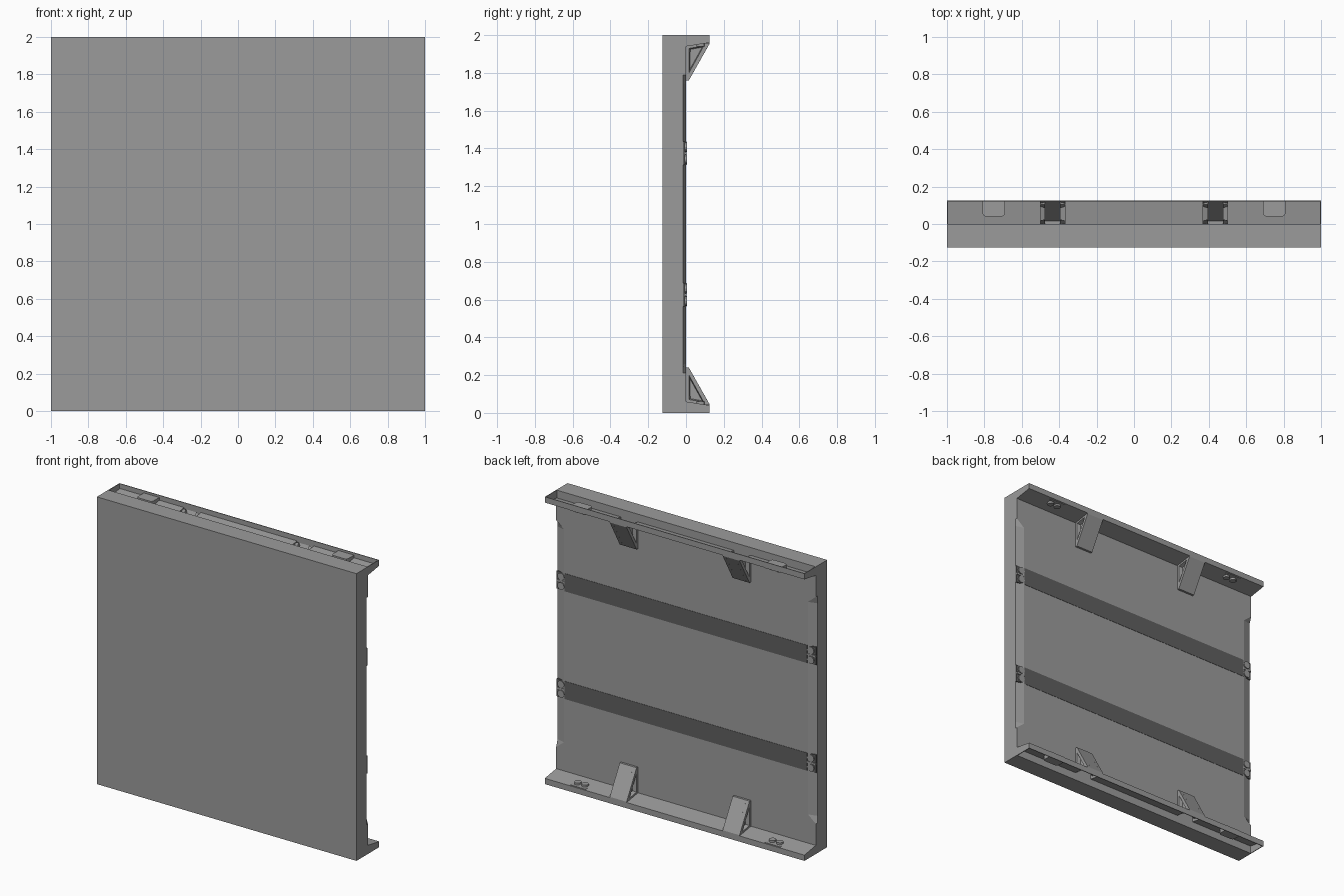
import bpy
import bmesh
from mathutils import Matrix

cube = bpy.data.objects.get("Cube")
if cube:
    bpy.data.objects.remove(cube, do_unlink=True)


def make_material(name, value):
    mat = bpy.data.materials.new(name)
    mat.use_nodes = True
    colour = (value, value, value, 1)
    mat.diffuse_color = colour
    mat.node_tree.nodes["Principled BSDF"].inputs["Base Color"].default_value = colour
    return mat


GREY = make_material("mid grey", 0.33)
DARK = make_material("dark grey", 0.115)


def finish(name, bm, mat=GREY, mirror=True):
    """Meshes are built around the panel centre, then mirrored left-right and up-down."""
    bmesh.ops.recalc_face_normals(bm, faces=bm.faces)
    mesh = bpy.data.meshes.new(name)
    bm.to_mesh(mesh)
    bm.free()
    mesh.materials.append(mat)
    obj = bpy.data.objects.new(name, mesh)
    obj.location.z = 1
    bpy.context.collection.objects.link(obj)
    if mirror:
        mod = obj.modifiers.new("mirror", "MIRROR")
        mod.use_axis = (True, False, True)
        mod.use_mirror_merge = False
    return obj


def loft(bm, rings, caps=True):
    rows = [[bm.verts.new(p) for p in ring] for ring in rings]
    for a, b in zip(rows, rows[1:]):
        for i in range(len(a)):
            j = (i + 1) % len(a)
            bm.faces.new((a[i], a[j], b[j], b[i]))
    if caps:
        bm.faces.new(rows[0])
        bm.faces.new(rows[-1])


def prism(bm, profile, x0, x1):
    loft(bm, [[(x, y, z) for y, z in profile] for x in (x0, x1)])


def box(bm, x0, x1, y0, y1, z0, z1):
    prism(bm, [(y0, z0), (y1, z0), (y1, z1), (y0, z1)], x0, x1)


def peg(bm, centre, radius, depth, axis):
    turn = Matrix.Rotation(1.5708, 4, "X") if axis == "Y" else Matrix()
    bmesh.ops.create_cone(bm, cap_ends=True, segments=12, radius1=radius, radius2=radius * 0.7 if axis == "Y" else radius,
                          depth=depth, matrix=Matrix.Translation(centre) @ turn)


# Main panel with shallow chamfers along the middle of its back side edges
def outline(y, inset):
    right = [(1, 1), (1, 0.79), (1 - inset, 0.74)]
    right += [(x, -z) for x, z in reversed(right)]
    left = [(-x, z) for x, z in reversed(right)]
    return [(x, y, z) for x, z in right + left]


bm = bmesh.new()
loft(bm, [outline(-0.125, 0), outline(-0.016, 0), outline(0, 0.06)])
finish("panel", bm, mirror=False)

# Hollow flanges: sloped floor, back lip and end walls, open above the brackets
BX0, BX1 = 0.37, 0.5
floor = [(0, 0.94), (0.125, 0.96), (0.125, 1), (0.12, 1), (0.12, 0.966), (0, 0.946)]
lip = [(0.12, 0.96), (0.125, 0.96), (0.125, 1), (0.12, 1)]
bm = bmesh.new()
prism(bm, floor, 0, BX0)
prism(bm, lip, BX0, BX1)
prism(bm, floor, BX1, 0.995)
prism(bm, [(0, 0.94), (0.125, 0.96), (0.125, 1), (0, 1)], 0.995, 1)
finish("flange", bm)

# Hollow wedge brackets with recessed sides
bm = bmesh.new()
wedge = [(0, 0.76), (0.015, 0.76), (0.125, 0.955), (0.125, 0.962), (0, 0.944)]
prism(bm, wedge, BX0, BX1)
bm.normal_update()
bmesh.ops.recalc_face_normals(bm, faces=bm.faces)
bmesh.ops.delete(bm, geom=[f for f in bm.faces if f.normal.z > 0.7], context="FACES")
sides = [f for f in bm.faces if abs(f.normal.x) > 0.9]
bmesh.ops.inset_individual(bm, faces=sides, thickness=0.022, depth=0)
bmesh.ops.inset_individual(bm, faces=sides, thickness=0.008, depth=-0.025)
finish("bracket", bm)

# Rounded socket housings inside the flange troughs
bm = bmesh.new()
x0, x1, y0, y1, c = 0.69, 0.81, 0.04, 0.121, 0.015
shape = [(x0, y1), (x0, y0 + c), (x0 + c / 3, y0 + c / 3), (x0 + c, y0),
         (x1 - c, y0), (x1 - c / 3, y0 + c / 3), (x1, y0 + c), (x1, y1)]
loft(bm, [[(x, y, z) for x, y in shape] for z in (0.955, 0.985)])
finish("socket_housing", bm)

# Paired pegs on the inner faces of the flanges
bm = bmesh.new()
for dx in (-0.028, 0.028):
    peg(bm, (0.75 + dx, 0.078, 0.95), 0.023, 0.018, "Z")
finish("flange_peg", bm)

# Dark bands across the back
bm = bmesh.new()
box(bm, -0.935, 0.935, -0.001, 0.002, 0.313, 0.437)
band = finish("back_band", bm, DARK)
band.modifiers["mirror"].use_axis = (False, False, True)

# Edge clips with paired pegs at the ends of the bands
bm = bmesh.new()
box(bm, 0.925, 0.999, -0.03, -0.004, 0.313, 0.437)
finish("clip_base", bm, DARK)
bm = bmesh.new()
for dz in (-0.033, 0.033):
    peg(bm, (0.962, -0.015, 0.375 + dz), 0.026, 0.04, "Y")
box(bm, 0.93, 0.998, -0.03, 0.002, 0.369, 0.381)
finish("clip_peg", bm)
